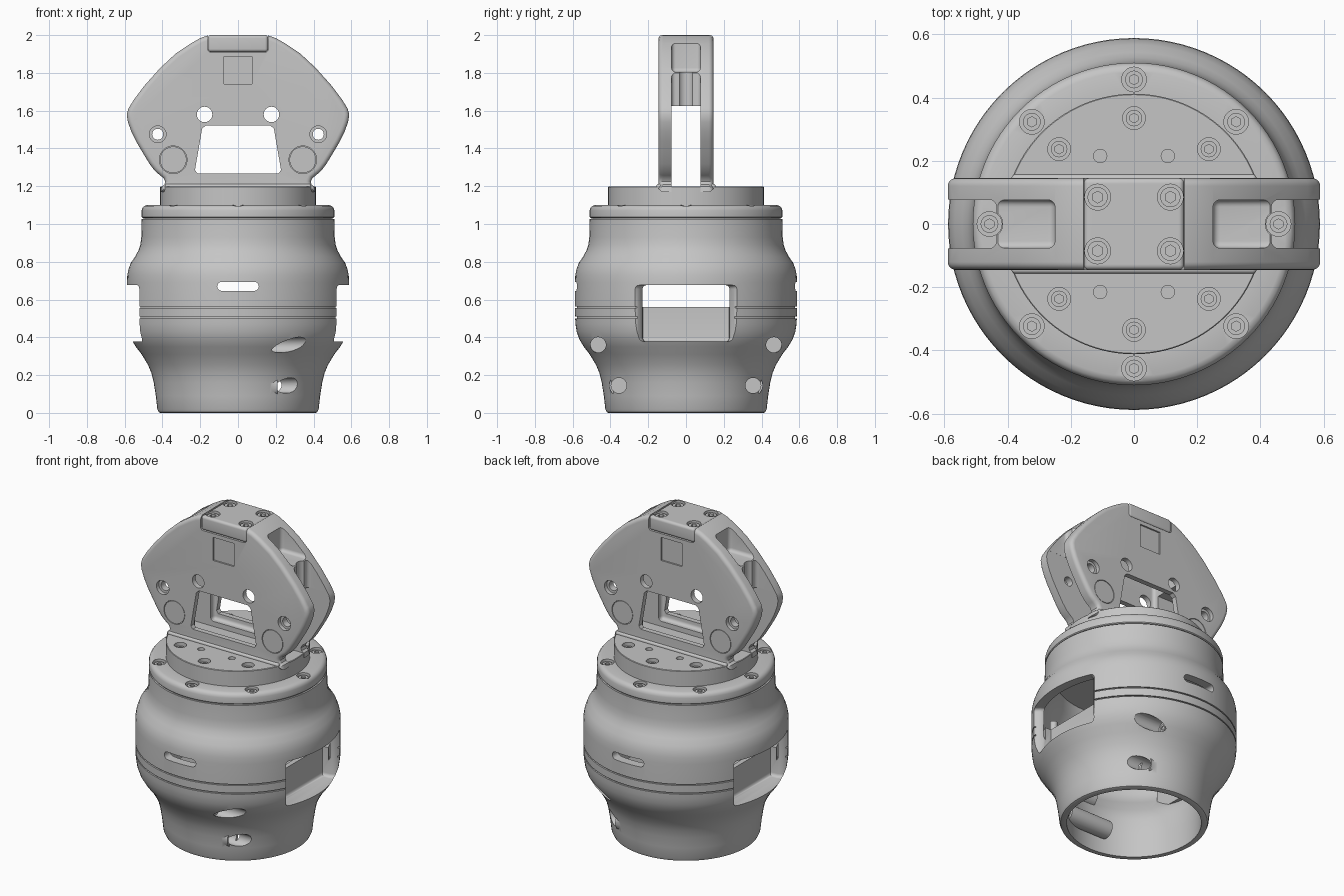
import bpy, bmesh, math
from mathutils import Matrix, Vector

if "Cube" in bpy.data.objects:
    bpy.data.objects.remove(bpy.data.objects["Cube"])

grey = bpy.data.materials.new("machined grey")
grey.diffuse_color = (0.56, 0.56, 0.56, 1)
grey.use_nodes = True
grey.node_tree.nodes["Principled BSDF"].inputs["Base Color"].default_value = grey.diffuse_color


def make(name, bm):
    bmesh.ops.recalc_face_normals(bm, faces=bm.faces)
    me = bpy.data.meshes.new(name)
    bm.to_mesh(me)
    bm.free()
    me.materials.append(grey)
    ob = bpy.data.objects.new(name, me)
    bpy.context.collection.objects.link(ob)
    return ob


def lathe(name, profile, steps=96):
    bm = bmesh.new()
    vs = [bm.verts.new((r, 0, z)) for r, z in profile]
    es = [bm.edges.new((vs[i], vs[(i + 1) % len(vs)])) for i in range(len(vs))]
    bmesh.ops.spin(bm, geom=vs + es, cent=(0, 0, 0), axis=(0, 0, 1),
                   angle=math.tau, steps=steps)
    bmesh.ops.remove_doubles(bm, verts=bm.verts, dist=1e-5)
    bmesh.ops.dissolve_degenerate(bm, edges=bm.edges, dist=1e-6)
    return make(name, bm)


def shrink(pts, d):
    """Move a counter-clockwise outline inward by d."""
    out = []
    for i, p in enumerate(pts):
        p, a, b = Vector(p), Vector(pts[i - 1]), Vector(pts[(i + 1) % len(pts)])
        e, f = (p - a).normalized(), (b - p).normalized()
        n1, n2 = Vector((-e.y, e.x)), Vector((-f.y, f.x))
        out.append(p + (n1 + n2) * d / (1 + n1.dot(n2)))
    return out


def loft(name, pts, levels, plane="xz"):
    """Stack copies of an outline; levels are (position, inset) pairs."""
    put = {"xz": lambda a, b, c: (a, c, b), "xy": lambda a, b, c: (a, b, c)}[plane]
    bm = bmesh.new()
    n = len(pts)
    rings = [[bm.verts.new(put(a, b, c)) for a, b in shrink(pts, d)] for c, d in levels]
    bm.faces.new(rings[0])
    bm.faces.new(rings[-1])
    for r, q in zip(rings, rings[1:]):
        for i in range(n):
            j = (i + 1) % n
            bm.faces.new((r[i], r[j], q[j], q[i]))
    return make(name, bm)


def box(name, c, size, r=0.0, axis=None):
    """Box; rounds the edges running along one axis, or all of them."""
    bm = bmesh.new()
    bmesh.ops.create_cube(bm, size=1, matrix=Matrix.Translation(c) @ Matrix.Diagonal((*size, 1)))
    if r:
        es = [e for e in bm.edges if axis is None or
              abs((e.verts[0].co - e.verts[1].co).normalized()[axis]) > 0.9]
        bmesh.ops.bevel(bm, geom=es, offset=r, segments=5, profile=0.5, affect="EDGES")
    return make(name, bm)


TURN = {"z": Matrix(), "x": Matrix.Rotation(math.pi / 2, 4, "Y"),
        "y": Matrix.Rotation(math.pi / 2, 4, "X")}


def rod(name, c, r, length, axis="z", n=32):
    bm = bmesh.new()
    bmesh.ops.create_cone(bm, cap_ends=True, segments=n, radius1=r, radius2=r, depth=length,
                          matrix=Matrix.Translation(c) @ TURN[axis])
    return make(name, bm)


def boolean(ob, tools, op="DIFFERENCE"):
    for t in tools:
        m = ob.modifiers.new("b", "BOOLEAN")
        m.operation, m.solver, m.object = op, "EXACT", t
    dg = bpy.context.evaluated_depsgraph_get()
    me = bpy.data.meshes.new_from_object(ob.evaluated_get(dg))
    ob.modifiers.clear()
    ob.data = me
    for t in tools:
        bpy.data.objects.remove(t)


extras = []


def screw(name, c, r, axis="z"):
    """Socket-head screw whose top sits at c."""
    ob = rod(name, (0, 0, -0.02), r, 0.04, n=24)
    boolean(ob, [rod("hex", (0, 0, 0), r * 0.58, 0.04, n=6)])
    ob.data.transform(Matrix.Translation(c) @ TURN[axis])
    extras.append(ob)


# ---- hollow body shell with seam grooves
def groove(r, z):
    return [(r, z - 0.004), (r - 0.01, z - 0.004), (r - 0.01, z + 0.004), (r, z + 0.004)]


outer = [(0.385, 0), (0.41, 0), (0.42, 0.004), (0.427, 0.02), (0.435, 0.09), (0.446, 0.16),
         (0.458, 0.21), (0.477, 0.255), (0.51, 0.31), (0.541, 0.35), (0.565, 0.39),
         (0.579, 0.43), (0.585, 0.47)] + groove(0.587, 0.505) + groove(0.588, 0.56) + [
         (0.588, 0.69), (0.586, 0.73), (0.58, 0.76), (0.567, 0.795), (0.543, 0.83),
         (0.527, 0.86), (0.517, 0.89), (0.512, 0.93), (0.51, 1.026), (0.5, 1.026), (0.5, 1.04)]
inner = [(0, 1.04), (0, 0.95), (0.45, 0.95), (0.46, 0.87), (0.49, 0.82), (0.53, 0.74),
         (0.535, 0.5), (0.49, 0.42), (0.42, 0.33), (0.392, 0.25), (0.39, 0.15)]
body = lathe("body_shell", outer + inner)
liner = [(0.40, -0.27), (0.452, -0.27), (0.497, -0.17), (0.51, -0.09)]
liner += [(x, -y) for x, y in reversed(liner)]
adds = [loft("liner", [(s * x, y) for x, y in liner], [(0.348, 0), (0.56, 0)], "xy") for s in (1, -1)]
for s in (1, -1):   # screw bosses inside the lower shell
    adds += [rod("boss", (0.10, s * 0.435, 0.37), 0.052, 0.30, "x"),
             rod("boss", (0.06, s * 0.352, 0.145), 0.055, 0.30, "x")]
boolean(body, adds, "UNION")

cuts = [box("slot", (0, 0, 0.67), (0.22, 1.4, 0.048), 0.0235, 1)]
for s in (1, -1):   # side windows with flared cheeks
    pts = [(0.43, -0.228), (0.48, -0.23), (0.50, -0.24), (0.515, -0.255), (0.524, -0.272), (0.7, -0.272)]
    pts += [(x, -y) for x, y in reversed(pts)]
    pts = [(s * x, y) for x, y in pts][::s]
    arc = [(0.02 * (1 - math.sin(t * math.pi / 8)), 0.02 * (1 - math.cos(t * math.pi / 8))) for t in range(5)]
    levels = [(0.378 + h, d) for d, h in arc] + [(0.676 - h, d) for d, h in reversed(arc)]
    cuts.append(loft("window", pts, levels, "xy"))
side = [(0.17, s * 0.465, 0.36) for s in (1, -1)] + [(0.14, s * 0.355, 0.145) for s in (1, -1)]
for x, y, z in side:   # screw bores on one side
    cuts.append(rod("bore", (x + 0.25, y, z), 0.041, 0.5, "x"))
boolean(body, cuts)
for x, y, z in side:
    screw("side_screw", (x + 0.006, y, z), 0.024, "x")
for sx in (1, -1):
    for sy in (1, -1):
        extras.append(rod("inner_pin", (sx * 0.38, sy * 0.262, 0.57), 0.022, 0.14, n=20))

# ---- flange and neck disc
cap = lathe("flange_and_neck", [(0, 1.032), (0.505, 1.032), (0.51, 1.037), (0.51, 1.072),
            (0.506, 1.085), (0.497, 1.095), (0.482, 1.1), (0.412, 1.1), (0.412, 1.195),
            (0.409, 1.198), (0, 1.198)])
flange_pts = [(0.457 * math.cos(k * math.pi / 4), 0.457 * math.sin(k * math.pi / 4)) for k in range(8)]
neck_pts = [(0.335 * math.cos(k * math.pi / 4), 0.335 * math.sin(k * math.pi / 4))
            for k in range(8) if k % 4]
cuts = [rod("bore", (x, y, 1.12), 0.039, 0.08) for x, y in flange_pts]
cuts += [rod("bore", (x, y, 1.21), 0.036, 0.08) for x, y in neck_pts]
cuts += [rod("dowel", (a * 0.107, b * 0.215, 1.2), 0.021, 0.1, n=24) for a in (1, -1) for b in (1, -1)]
boolean(cap, cuts)
for x, y in flange_pts:
    screw("flange_screw", (x, y, 1.09), 0.028)
for x, y in neck_pts:
    screw("neck_screw", (x, y, 1.18), 0.026)

# ---- head: two cheek plates joined by a hollow centre block
half = [(0.41, 1.17), (0.405, 1.198), (0.39, 1.208), (0.385, 1.225), (0.394, 1.243), (0.412, 1.257),
        (0.44, 1.281), (0.468, 1.318), (0.50, 1.37), (0.54, 1.438), (0.565, 1.49), (0.583, 1.54),
        (0.589, 1.58), (0.58, 1.612), (0.55, 1.66), (0.495, 1.733), (0.41, 1.828), (0.33, 1.902),
        (0.25, 1.956), (0.20, 1.984), (0.158, 1.999)]
arc = [(0.025 * (1 - math.sin(t * math.pi / 10)), 0.025 * (1 - math.cos(t * math.pi / 10))) for t in range(6)]
levels = [(-0.145 + h, d) for d, h in arc]
head = loft("head", half + [(-x, z) for x, z in reversed(half)],
            levels + [(-y, d) for y, d in reversed(levels)])
trapezoid = [(-0.228, 1.285), (-0.215, 1.268), (0.215, 1.268), (0.228, 1.285),
             (0.19, 1.505), (0.17, 1.522), (-0.17, 1.522), (-0.19, 1.505)]
cuts = [box("gap", (0, 0, 1.3125), (1.4, 0.154, 0.625)),
        loft("opening", trapezoid, [(-0.3, 0), (0.3, 0)]),
        box("cavity", (0, 0, 1.545), (0.49, 0.224, 0.63), 0.02),
        box("cap_seat", (0, 0, 2.0), (0.320, 0.4, 0.18), 0.018, 1)]
for s in (1, -1):
    cuts += [box("top_pocket", (s * 0.60, 0, 2.0), (0.70, 0.152, 0.39), 0.022),
             box("end_pocket", (s * 0.835, 0, 1.75), (0.80, 0.153, 0.9), 0.022, 2),
             rod("driver_relief", (s * 0.457, 0, 1.69), 0.042, 0.3),
             rod("hole", (s * 0.177, 0, 1.58), 0.041, 0.5, "y"),
             rod("hole", (s * 0.425, 0, 1.475), 0.029, 0.5, "y"),
             box("square", (0, s * 0.15, 1.813), (0.146, 0.03, 0.146))]
    for y in (0.16, -0.16):
        cuts += [rod("sink", (s * 0.425, y, 1.475), 0.044, 0.08, "y"),
                 rod("disc_seat", (s * 0.343, y, 1.34), 0.073, 0.05, "y", 48)]
boolean(head, cuts)
discs = [rod("inset_disc", (s * 0.343, t * 0.138, 1.34), 0.070, 0.012, "y", 48)
         for s in (1, -1) for t in (1, -1)]
feet = [box("cheek_foot", (0, t * 0.117, 1.2), (0.775, 0.08, 0.026), 0.0125) for t in (1, -1)]

# ---- top cap with four screws
top = box("top_cap", (0, 0, 1.9555), (0.317, 0.29, 0.089), 0.016)
corners = [(a * 0.115, b * 0.085) for a in (1, -1) for b in (1, -1)]
boolean(top, [rod("bore", (x, y, 2.01), 0.041, 0.08) for x, y in corners])
for x, y in corners:
    screw("cap_screw", (x, y, 1.99), 0.032)

# ---- smooth shading with sharp edges kept
bpy.ops.object.select_all(action="DESELECT")
for ob in [body, cap, head, top] + discs + feet + extras:
    ob.select_set(True)
bpy.context.view_layer.objects.active = body
bpy.ops.object.shade_smooth_by_angle(angle=math.radians(32))
